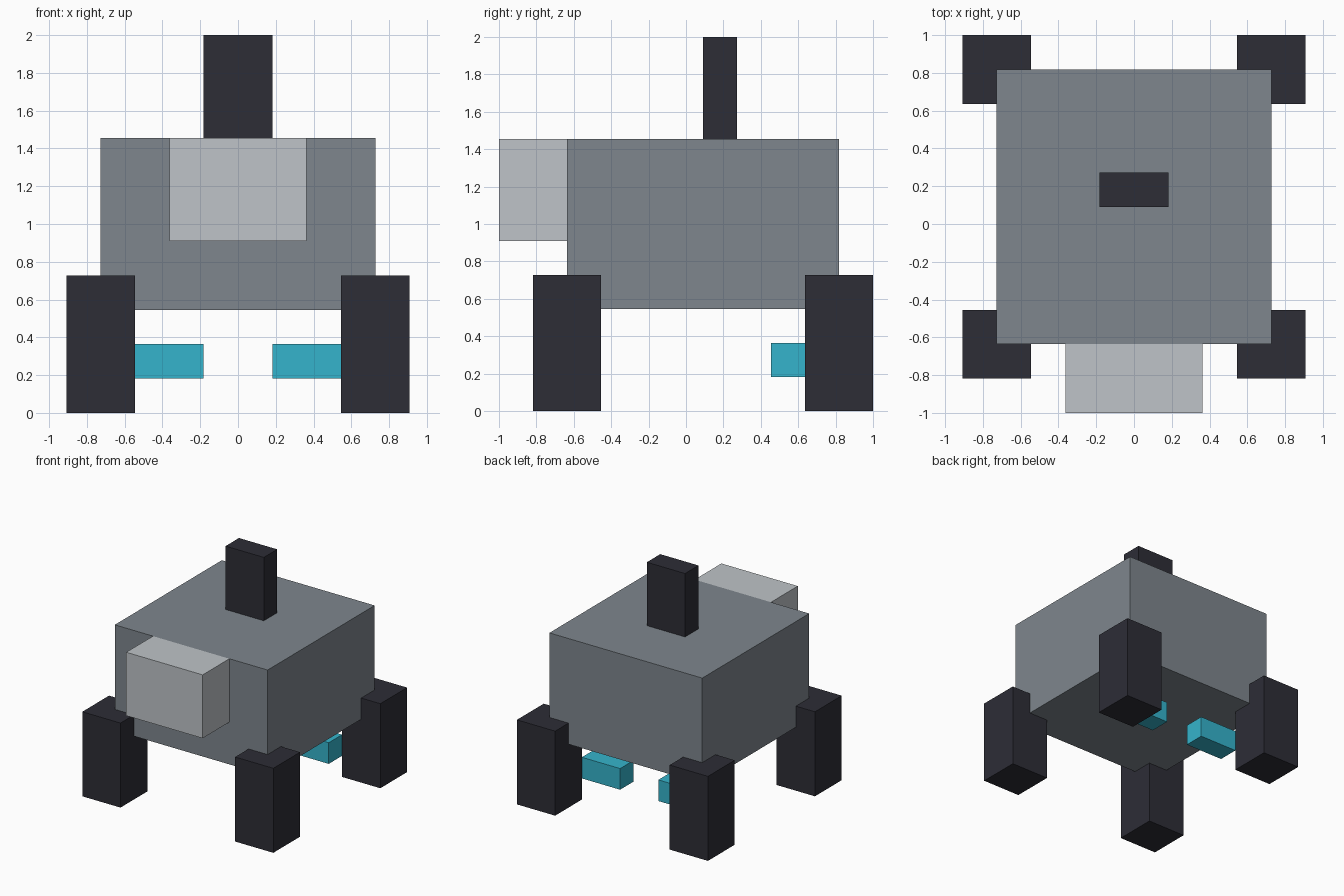
import bpy

if "Cube" in bpy.data.objects:
    bpy.data.objects.remove(bpy.data.objects["Cube"])

U = 2 / 11  # one block of the modelling grid


def lin(c):
    c /= 255
    return c / 12.92 if c <= 0.04045 else ((c + 0.055) / 1.055) ** 2.4


def material(name, rgb):
    m = bpy.data.materials.new(name)
    m.diffuse_color = (*[lin(c) for c in rgb], 1)
    m.use_nodes = True
    m.node_tree.nodes["Principled BSDF"].inputs["Base Color"].default_value = m.diffuse_color
    return m


def box(name, lo, hi, mat):
    """Axis-aligned box between two corners given in blocks."""
    bpy.ops.mesh.primitive_cube_add(
        size=1, location=[(a + b) / 2 * U for a, b in zip(lo, hi)])
    ob = bpy.context.object
    ob.name = name
    ob.scale = [(b - a) * U for a, b in zip(lo, hi)]
    bpy.ops.object.transform_apply(location=False, rotation=False, scale=True)
    ob.data.materials.append(mat)
    return ob


grey = material("steel grey", (126, 134, 141))
light = material("light grey", (191, 196, 200))
dark = material("charcoal", (45, 45, 54))
cyan = material("cyan", (53, 180, 204))

# Main body, head at the front and mast on top
box("body", (-4, -3.5, 3), (4, 4.5, 8), grey)
box("head", (-2, -5.5, 5), (2, -3.5, 8), light)
box("mast", (-1, 0.5, 8), (1, 1.5, 11), dark)

# Legs and rear thrusters, repeated on both sides
for side, s in (("left", -1), ("right", 1)):
    def pair(name, x0, x1, y0, y1, z0, z1, mat):
        xs = sorted((s * x0, s * x1))
        box(f"{name}_{side}", (xs[0], y0, z0), (xs[1], y1, z1), mat)

    pair("front_leg", 3, 5, -4.5, -2.5, 0, 4, dark)
    pair("back_leg", 3, 5, 3.5, 5.5, 0, 4, dark)
    pair("thruster", 1, 3, 2.5, 3.5, 1, 2, cyan)
